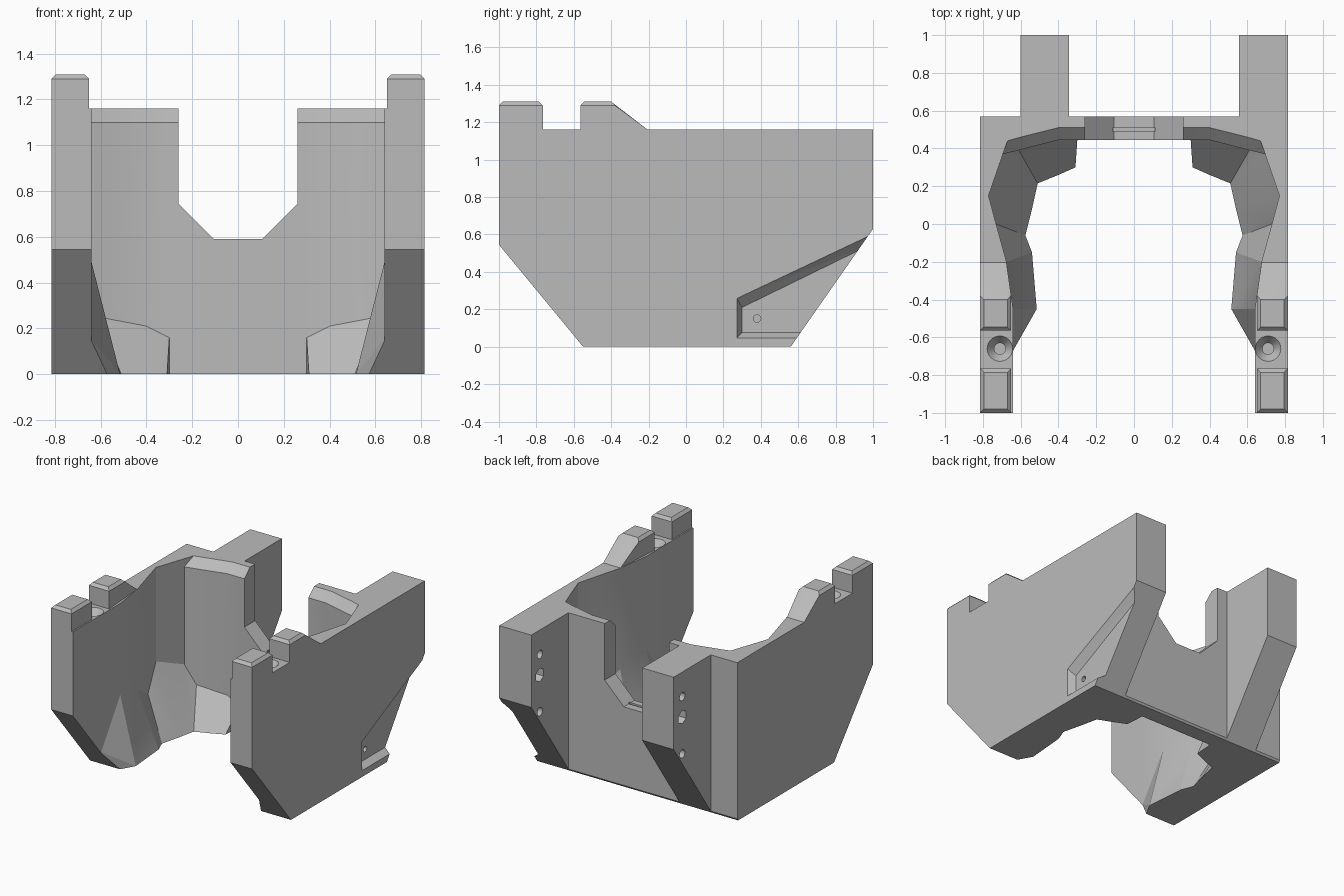
import bpy
import bmesh
import math
from mathutils import Matrix, Vector

default_cube = bpy.data.objects.get("Cube")
if default_cube:
    bpy.data.objects.remove(default_cube, do_unlink=True)

HALF_WIDTH = 0.815
DECK = 1.16

grey = bpy.data.materials.new("plain grey")
grey.use_nodes = True
grey.diffuse_color = (0.5, 0.5, 0.5, 1)
grey.node_tree.nodes["Principled BSDF"].inputs["Base Color"].default_value = (0.5, 0.5, 0.5, 1)


def make_object(name, bm):
    """Turn a bmesh into a grey object."""
    bmesh.ops.recalc_face_normals(bm, faces=bm.faces)
    mesh = bpy.data.meshes.new(name)
    bm.to_mesh(mesh)
    bm.free()
    mesh.materials.append(grey)
    obj = bpy.data.objects.new(name, mesh)
    bpy.context.collection.objects.link(obj)
    return obj


def prism(name, outline, axis, start, end):
    """Extrude a flat outline along the x or y axis."""
    bm = bmesh.new()

    def place(u, v, w):
        return (w, u, v) if axis == "x" else (u, w, v)

    face = bm.faces.new([bm.verts.new(place(u, v, start)) for u, v in outline])
    grown = bmesh.ops.extrude_face_region(bm, geom=[face])["geom"]
    moved = [g for g in grown if isinstance(g, bmesh.types.BMVert)]
    bmesh.ops.translate(bm, verts=moved, vec=place(0, 0, end - start))
    return make_object(name, bm)


def box(name, low, high):
    outline = [(low[0], low[2]), (high[0], low[2]), (high[0], high[2]), (low[0], high[2])]
    return prism(name, outline, "y", low[1], high[1])


def hull(name, points):
    """Wrap a convex solid round a few points."""
    bm = bmesh.new()
    verts = [bm.verts.new(p) for p in points]
    bmesh.ops.convex_hull(bm, input=verts)
    return make_object(name, bm)


def drill(name, start, direction, depth, radius, tip_radius=None, sides=24):
    """Round, conical or many-sided cutter running from start along direction."""
    bm = bmesh.new()
    aim = Vector(direction).normalized()
    turn = aim.to_track_quat("Z", "Y").to_matrix().to_4x4()
    centre = Vector(start) + aim * depth / 2
    bmesh.ops.create_cone(
        bm, cap_ends=True, segments=sides, radius1=radius,
        radius2=radius if tip_radius is None else tip_radius,
        depth=depth, matrix=Matrix.Translation(centre) @ turn)
    return make_object(name, bm)


def cut(target, cutter):
    """Subtract the cutter from the target and throw the cutter away."""
    cutter.hide_render = True
    modifier = target.modifiers.new("cut", "BOOLEAN")
    modifier.operation = "DIFFERENCE"
    modifier.solver = "EXACT"
    modifier.object = cutter
    graph = bpy.context.evaluated_depsgraph_get()
    result = bpy.data.meshes.new_from_object(target.evaluated_get(graph))
    target.modifiers.clear()
    target.data = result
    bpy.data.objects.remove(cutter, do_unlink=True)


def cavity():
    """Loft the open-fronted hollow: wall (x, y), height of the flare, foot (x, y)."""
    stations = [
        ((0.64, -1.1), 0.155, (0.64, -1.1)),
        ((0.64, -0.67), 0.155, (0.64, -0.67)),
        ((0.64, -0.45), 0.49, (0.515, -0.45)),
        ((0.675, -0.2), 0.42, (0.54, -0.15)),
        ((0.73, 0), 0.3, (0.575, -0.06)),
        ((0.77, 0.15), 0.47, (0.54, 0.08)),
        ((0.695, 0.37), 0.385, (0.51, 0.215)),
        ((0.61, 0.39), 0.25, (0.51, 0.215)),
        ((0.4, 0.445), 0.21, (0.4, 0.26)),
        ((0.3, 0.445), 0.16, (0.31, 0.3)),
        ((0.3, 0.445), 0.16, (0.3, 0.445)),
    ]
    # the rim at the back leans outward
    rim = [wall for wall, _, _ in stations]
    rim[6:] = [(0.67, 0.44), (0.6, 0.46), (0.4, 0.51), (0.3, 0.51), (0.3, 0.51)]
    rings = [
        [(*foot, -0.1) for _, _, foot in stations],
        [(*foot, 0) for _, _, foot in stations],
        [(*wall, height) for wall, height, _ in stations],
        [(*wall, 1.1) for wall, _, _ in stations],
        [(*point, DECK) for point in rim],
        [(*point, 1.4) for point in rim],
    ]
    bm = bmesh.new()
    loops = []
    for ring in rings:
        whole = ring + [(-x, y, z) for x, y, z in reversed(ring)]
        loops.append([bm.verts.new(p) for p in whole])
    for lower, upper in zip(loops, loops[1:]):
        for i in range(len(lower)):
            j = (i + 1) % len(lower)
            bm.faces.new((lower[i], lower[j], upper[j], upper[i]))
    bm.faces.new(loops[0])
    bm.faces.new(loops[-1])
    bmesh.ops.remove_doubles(bm, verts=bm.verts, dist=0.0001)
    bmesh.ops.triangulate(bm, faces=bm.faces)
    return make_object("cavity_cutter", bm)


# Main body from its side profile
side_profile = [(-1, 0.545), (-0.55, 0), (0.56, 0), (1, 0.63), (1, DECK), (-1, DECK)]
body = prism("body", side_profile, "x", -HALF_WIDTH, HALF_WIDTH)

# Leave two uneven rear prongs
cut(body, box("corner_cutter", (-1, 0.57, -1), (-0.6, 2, 2)))
cut(body, box("middle_cutter", (-0.345, 0.57, -1), (0.555, 2, 2)))

# Hollow, rear notch and its small slot
cut(body, cavity())
notch = [(-0.26, 2), (-0.26, 0.745), (-0.105, 0.59), (0.105, 0.59), (0.26, 0.745), (0.26, 2)]
cut(body, prism("notch_cutter", notch, "y", 0.2, 0.8))
cut(body, box("slot_cutter", (-0.11, 0.49, 0.575), (0.11, 0.512, 0.7)))

# Bevelled pocket on one outer side, with a pin hole
pocket_mouth = [(0.27, 0.26), (0.27, 0.045), (1.2, 0.045), (1.2, 0.7)]
pocket_floor = [(0.3, 0.21), (0.3, 0.075), (1.2, 0.075), (1.2, 0.65)]
cut(body, hull("pocket_cutter",
               [(HALF_WIDTH + 0.003, y, z) for y, z in pocket_mouth]
               + [(HALF_WIDTH - 0.05, y, z) for y, z in pocket_floor]))
cut(body, drill("pin_cutter", (0.8, 0.38, 0.15), (-1, 0, 0), 0.1, 0.02))

# Screw holes and nut recess in the prongs
for face_x in (-0.6, 0.555):
    for z in (0.56, 0.98):
        cut(body, drill("screw_cutter", (face_x - 0.02, 0.9, z), (1, 0, 0), 0.12, 0.03))
    cut(body, drill("nut_cutter", (face_x - 0.02, 0.9, 0.83), (1, 0, 0), 0.08, 0.05, sides=6))

# Countersunk holes between the stops
for side in (-1, 1):
    x = side * 0.71
    cut(body, drill("sink_cutter", (x, -0.66, DECK + 0.01), (0, 0, -1), 0.06, 0.075, 0.03))
    cut(body, drill("bore_cutter", (x, -0.66, DECK), (0, 0, -1), 0.12, 0.03))


def stop(name, side, front, back, foot_back, foot_inner):
    """Chamfered block standing on the deck, its back optionally sloped."""
    outer, inner, bevel = HALF_WIDTH, 0.65, 0.02
    shoulder, crown = 1.29, 1.31
    points = [(outer, front, DECK), (inner, front, DECK),
              (outer, foot_back, DECK), (foot_inner, foot_back, DECK)]
    points += [(x, y, shoulder) for x in (outer, inner) for y in (front, back)]
    points += [(x, y, crown) for x in (outer - bevel, inner + bevel)
               for y in (front + bevel, back - bevel)]
    return hull(name, [(side * x, y, z) for x, y, z in points])


# Stops on both arms
parts = [body]
for side, label in ((1, "left"), (-1, "right")):
    parts.append(stop("front_stop_" + label, side, -1, -0.765, -0.765, 0.65))
    parts.append(stop("sloped_stop_" + label, side, -0.565, -0.38, -0.205, 0.675))

# Soft shading only across shallow angles
bpy.ops.object.select_all(action="DESELECT")
for part in parts:
    part.select_set(True)
bpy.context.view_layer.objects.active = body
bpy.ops.object.shade_smooth_by_angle(angle=math.radians(15))
